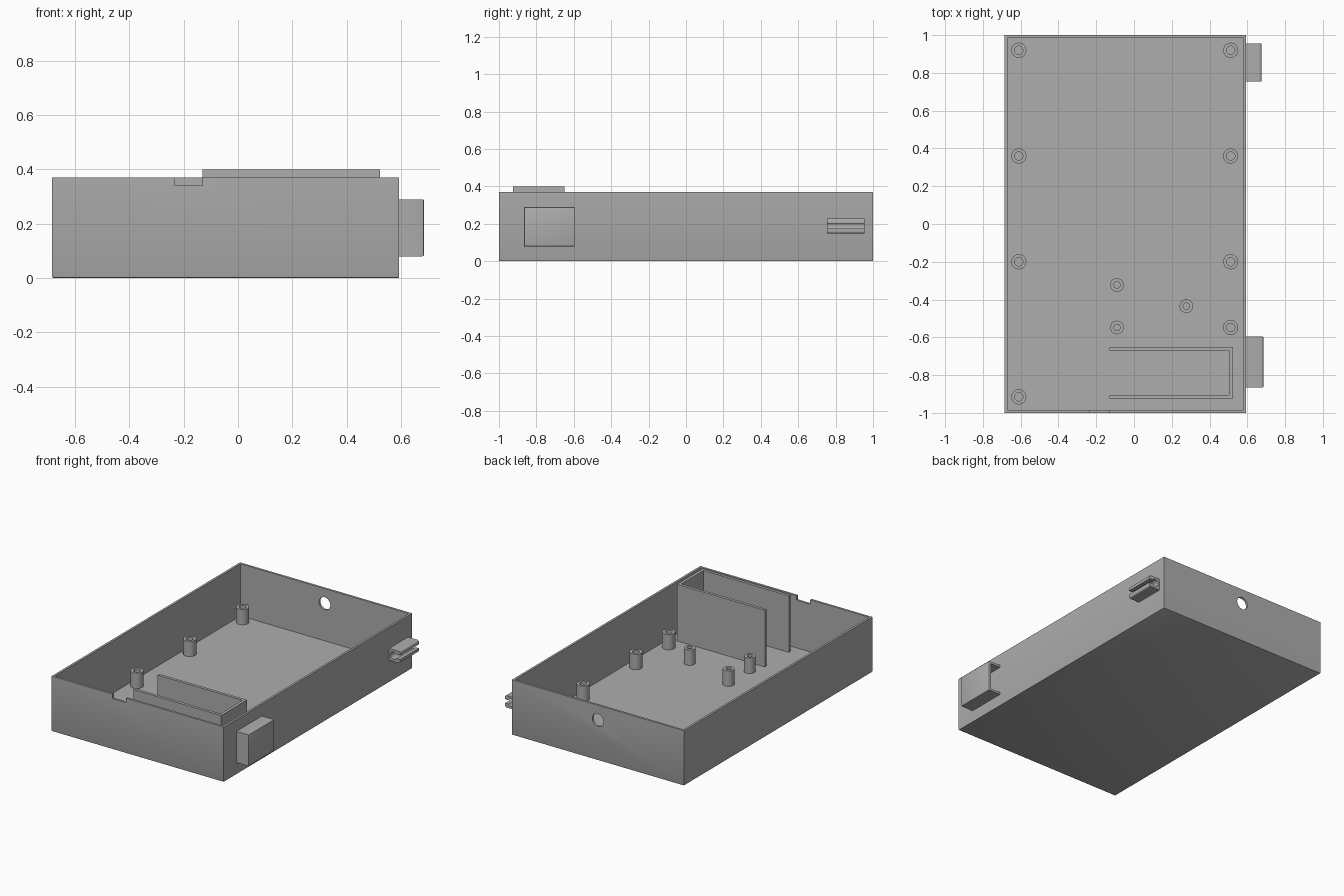
import bpy, bmesh, math
from mathutils import Matrix, Vector

cube = bpy.data.objects.get("Cube")
if cube:
    bpy.data.objects.remove(cube, do_unlink=True)

grey = bpy.data.materials.new("plain_grey")
grey.use_nodes = True
colour = (0.42, 0.42, 0.42, 1)
grey.diffuse_color = colour
grey.node_tree.nodes["Principled BSDF"].inputs["Base Color"].default_value = colour


def finish(name, bm):
    bmesh.ops.recalc_face_normals(bm, faces=bm.faces)
    mesh = bpy.data.meshes.new(name)
    bm.to_mesh(mesh)
    bm.free()
    mesh.materials.append(grey)
    obj = bpy.data.objects.new(name, mesh)
    bpy.context.collection.objects.link(obj)
    return obj


def box(name, x, y, z):
    bm = bmesh.new()
    size = Vector((x[1] - x[0], y[1] - y[0], z[1] - z[0]))
    mid = Vector((sum(x), sum(y), sum(z))) / 2
    bmesh.ops.create_cube(bm, size=1, matrix=Matrix.Translation(mid) @ Matrix.Diagonal(size).to_4x4())
    return finish(name, bm)


def prism(name, outline, vector):
    bm = bmesh.new()
    face = bm.faces.new([bm.verts.new(p) for p in outline])
    ext = bmesh.ops.extrude_face_region(bm, geom=[face], use_keep_orig=True)
    bmesh.ops.translate(bm, vec=vector, verts=[v for v in ext["geom"] if isinstance(v, bmesh.types.BMVert)])
    return finish(name, bm)


def bevel_edges(obj, width, rule):
    bm = bmesh.new()
    bm.from_mesh(obj.data)
    edges = [e for e in bm.edges if rule(e)]
    bmesh.ops.bevel(bm, geom=edges, offset=width, segments=2, profile=0.5, affect="EDGES")
    bm.to_mesh(obj.data)
    bm.free()


def cut(obj, cutter):
    cutter.hide_render = True
    mod = obj.modifiers.new("cut", "BOOLEAN")
    mod.operation = "DIFFERENCE"
    mod.solver = "EXACT"
    mod.object = cutter
    bpy.context.view_layer.objects.active = obj
    bpy.ops.object.modifier_apply(modifier=mod.name)
    bpy.data.objects.remove(cutter, do_unlink=True)


def smooth(obj):
    bpy.ops.object.select_all(action="DESELECT")
    obj.select_set(True)
    bpy.context.view_layer.objects.active = obj
    bpy.ops.object.shade_smooth_by_angle(angle=math.radians(35))


LEFT, RIGHT, TOP, WALL, FLOOR = -0.685, 0.594, 0.37, 0.015, 0.02

# Open tray with softened lower edges
tray = box("tray", (LEFT, RIGHT), (-1, 1), (0, TOP))
bevel_edges(tray, 0.006, lambda e: all(v.co.z < 0.01 for v in e.verts))
cut(tray, box("cavity", (LEFT + WALL, RIGHT - WALL), (-1 + WALL, 1 - WALL), (FLOOR, 0.6)))

# Cable notch in the front rim
cut(tray, box("notch", (-0.233, -0.13), (-1.1, -0.95), (0.34, 0.5)))

# Round hole in the back wall
bm = bmesh.new()
bmesh.ops.create_cone(bm, cap_ends=True, segments=32, radius1=0.042, radius2=0.042, depth=0.2,
                      matrix=Matrix.Translation((-0.046, 1, 0.27)) @ Matrix.Rotation(math.pi / 2, 4, "X"))
cut(tray, finish("hole_cutter", bm))
smooth(tray)

# U-shaped compartment wall
prism("compartment_wall",
      [(-0.13, -0.925, FLOOR), (0.523, -0.925, FLOOR), (0.523, -0.65, FLOOR), (-0.13, -0.65, FLOOR),
       (-0.13, -0.67, FLOOR), (0.503, -0.67, FLOOR), (0.503, -0.905, FLOOR), (-0.13, -0.905, FLOOR)],
      (0, 0, 0.4 - FLOOR))


# Hollow screw posts
def post(name, x, y, outer, inner, height=0.103, sides=32):
    bm = bmesh.new()
    profile = [(outer, 0), (outer, height), (inner, height), (inner, 0)]
    rings = []
    for i in range(sides):
        a = 2 * math.pi * i / sides
        rings.append([bm.verts.new((x + r * math.cos(a), y + r * math.sin(a), FLOOR + h)) for r, h in profile])
    for i in range(sides):
        a, b = rings[i], rings[(i + 1) % sides]
        for k in range(4):
            n = (k + 1) % 4
            bm.faces.new((a[k], b[k], b[n], a[n]))
    smooth(finish(name, bm))


for side, x, rows in (("right", -0.61, (0.92, 0.36, -0.2, -0.915)),
                      ("left", 0.512, (0.92, 0.36, -0.2, -0.548))):
    for i, y in enumerate(rows):
        post(f"{side}_post_{i + 1}", x, y, 0.04, 0.022)
for i, (x, y) in enumerate(((-0.09, -0.323), (-0.09, -0.548), (0.277, -0.435))):
    post(f"board_post_{i + 1}", x, y, 0.036, 0.017)

# Side hood, open towards the back
hood = box("side_hood", (RIGHT, 0.685), (-0.865, -0.595), (0.08, 0.29))
bevel_edges(hood, 0.005, lambda e: all(v.co.x > 0.68 for v in e.verts))
cut(hood, box("hood_pocket", (RIGHT - 0.02, 0.67), (-0.85, -0.5), (0.095, 0.275)))
smooth(hood)

# Snap clip: rounded body with a bore and a slot facing outwards
mid_z, clip_y = 0.188, 0.755
half, gap, bore, bore_x, tip = 0.04, 0.013, 0.025, 0.628, 0.675
outline = [(RIGHT, mid_z - half)]
rad = 0.012
for i in range(7):
    a = -math.pi / 2 + math.pi / 2 * i / 6
    outline.append((tip - rad + rad * math.cos(a), mid_z - half + rad + rad * math.sin(a)))
outline.append((tip, mid_z - gap))
start = math.asin(gap / bore)
for i in range(21):
    a = -start - (2 * math.pi - 2 * start) * i / 20
    outline.append((bore_x + bore * math.cos(a), mid_z + bore * math.sin(a)))
outline.append((tip, mid_z + gap))
for i in range(7):
    a = math.pi / 2 * i / 6
    outline.append((tip - rad + rad * math.cos(a), mid_z + half - rad + rad * math.sin(a)))
outline.append((RIGHT, mid_z + half))
smooth(prism("snap_clip", [(x, clip_y, z) for x, z in outline], (0, 0.2, 0)))
